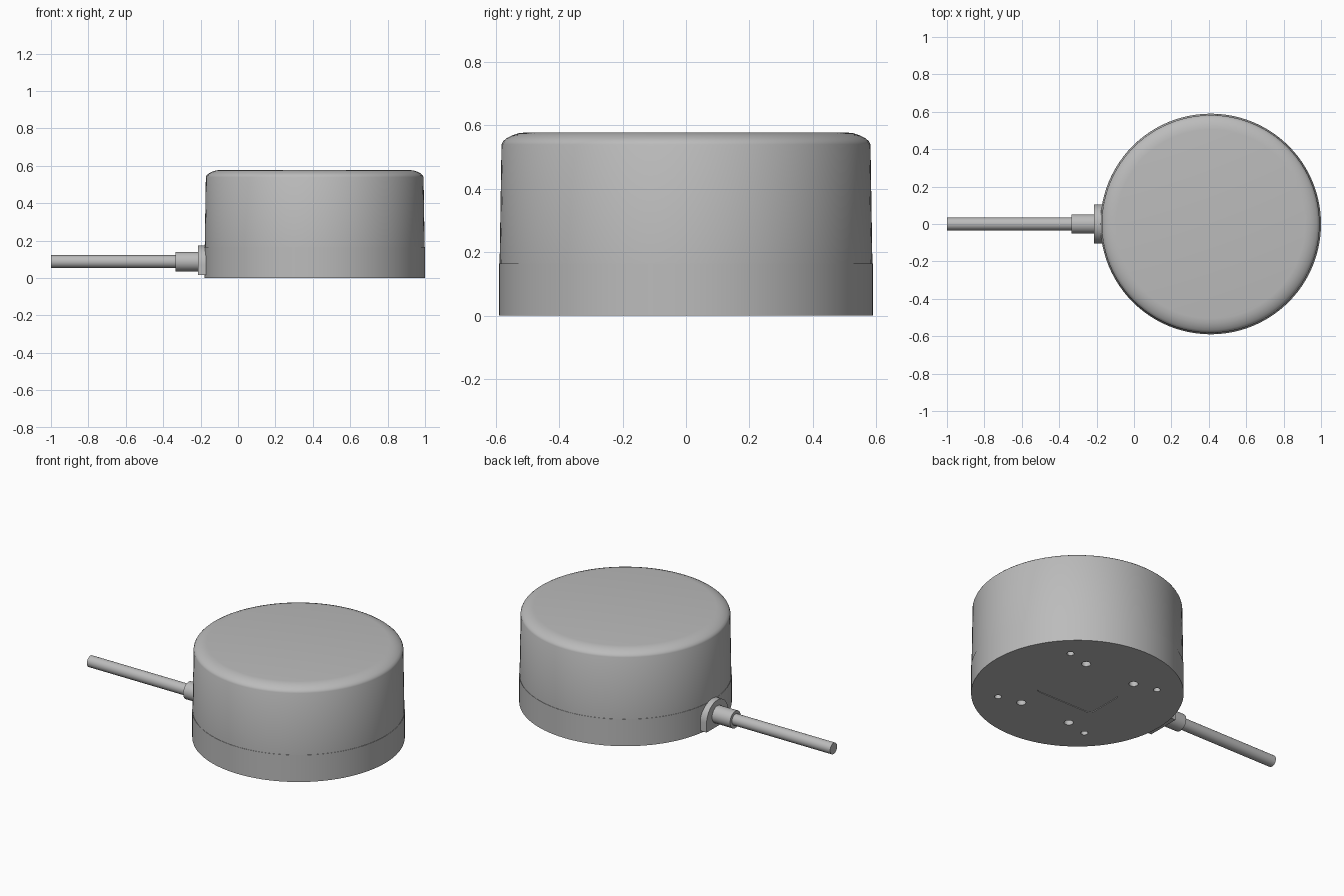
import bpy, bmesh, math
from mathutils import Matrix, Vector

CX = 0.41           # housing axis
RADIUS = 0.59
SEAM = 0.165        # height where the cover meets the base
CABLE_Z = 0.088

cube = bpy.data.objects.get("Cube")
if cube:
    bpy.data.objects.remove(cube, do_unlink=True)

grey = bpy.data.materials.new("plain grey")
grey.use_nodes = True
grey.diffuse_color = (0.5, 0.5, 0.5, 1)
grey.node_tree.nodes["Principled BSDF"].inputs["Base Color"].default_value = grey.diffuse_color


def make_object(name, bm):
    bmesh.ops.recalc_face_normals(bm, faces=bm.faces)
    mesh = bpy.data.meshes.new(name)
    bm.to_mesh(mesh)
    bm.free()
    mesh.materials.append(grey)
    obj = bpy.data.objects.new(name, mesh)
    bpy.context.collection.objects.link(obj)
    return obj


def smooth(obj):
    bpy.ops.object.select_all(action="DESELECT")
    obj.select_set(True)
    bpy.context.view_layer.objects.active = obj
    bpy.ops.object.shade_smooth_by_angle(angle=math.radians(35))


def lathe(name, profile, segments, matrix):
    """Closed solid of revolution from (radius, height) points."""
    bm = bmesh.new()
    rings = []
    for r, h in profile:
        angles = [math.tau * i / segments for i in range(segments)]
        rings.append([bm.verts.new((r * math.cos(a), r * math.sin(a), h)) for a in angles])
    for low, high in zip(rings, rings[1:]):
        for i in range(segments):
            j = (i + 1) % segments
            bm.faces.new((low[i], low[j], high[j], high[i]))
    bm.faces.new(rings[0])
    bm.faces.new(rings[-1])
    bmesh.ops.transform(bm, matrix=matrix, verts=bm.verts)
    return make_object(name, bm)


def prism(name, outline, offset):
    """Extrude a closed outline of 3D points along an offset."""
    bm = bmesh.new()
    face = bm.faces.new([bm.verts.new(p) for p in outline])
    result = bmesh.ops.extrude_face_region(bm, geom=[face], use_keep_orig=True)
    moved = [g for g in result["geom"] if isinstance(g, bmesh.types.BMVert)]
    bmesh.ops.translate(bm, vec=Vector(offset), verts=moved)
    return make_object(name, bm)


def cut(target, cutter):
    bpy.context.view_layer.objects.active = target
    mod = target.modifiers.new("cut", "BOOLEAN")
    mod.operation = "DIFFERENCE"
    mod.solver = "EXACT"
    mod.object = cutter
    bpy.ops.object.modifier_apply(modifier=mod.name)
    bpy.data.objects.remove(cutter, do_unlink=True)


axis = Matrix.Translation((CX, 0, 0))

# Base disc
base = lathe("base", [(RADIUS, 0), (RADIUS, SEAM)], 96, axis)

# Mounting holes: an outer square of small ones, an inner set of larger ones
for hx, hy, r in ((0.313, 0.313, 0.02), (0.172, 0.28, 0.026)):
    for sx in (-1, 1):
        for sy in (-1, 1):
            place = Matrix.Translation((CX + sx * hx, sy * hy, 0))
            cut(base, lathe("hole_cutter", [(r, -0.05), (r, 0.1)], 20, place))

# Shallow rounded label recess on the underside
corner = 0.03
outline = []
for k, (sx, sy) in enumerate(((1, 1), (-1, 1), (-1, -1), (1, -1))):
    for i in range(6):
        a = math.pi / 2 * (k + i / 5)
        outline.append((CX + sx * (0.2 - corner) + corner * math.cos(a),
                        sy * (0.125 - corner) + corner * math.sin(a), -0.05))
cut(base, prism("recess_cutter", outline, (0, 0, 0.054)))
smooth(base)

# Drafted cover with a rounded top edge
cover = lathe("cover", [(0.588, SEAM), (0.582, 0.54), (0.577, 0.55), (0.567, 0.559),
                        (0.55, 0.568), (0.53, 0.575), (0.505, 0.578)], 96, axis)
smooth(cover)

# Arched flange with a flat foot on the side of the base
arch = [(-0.213, 0.105 * math.cos(math.pi * i / 24), 0.07 + 0.105 * math.sin(math.pi * i / 24))
        for i in range(25)]
flange = prism("cable_flange", arch + [(-0.213, -0.105, 0.015), (-0.213, 0.105, 0.015)], (0.063, 0, 0))
smooth(flange)

# Cable gland and cable, both pointing to -x
sideways = Matrix.Translation((0, 0, CABLE_Z)) @ Matrix.Rotation(math.pi / 2, 4, "Y")
for name, r, start, end in (("cable_gland", 0.052, -0.335, -0.2), ("cable", 0.034, -1, -0.32)):
    smooth(lathe(name, [(r, start), (r, end)], 32, sideways))
